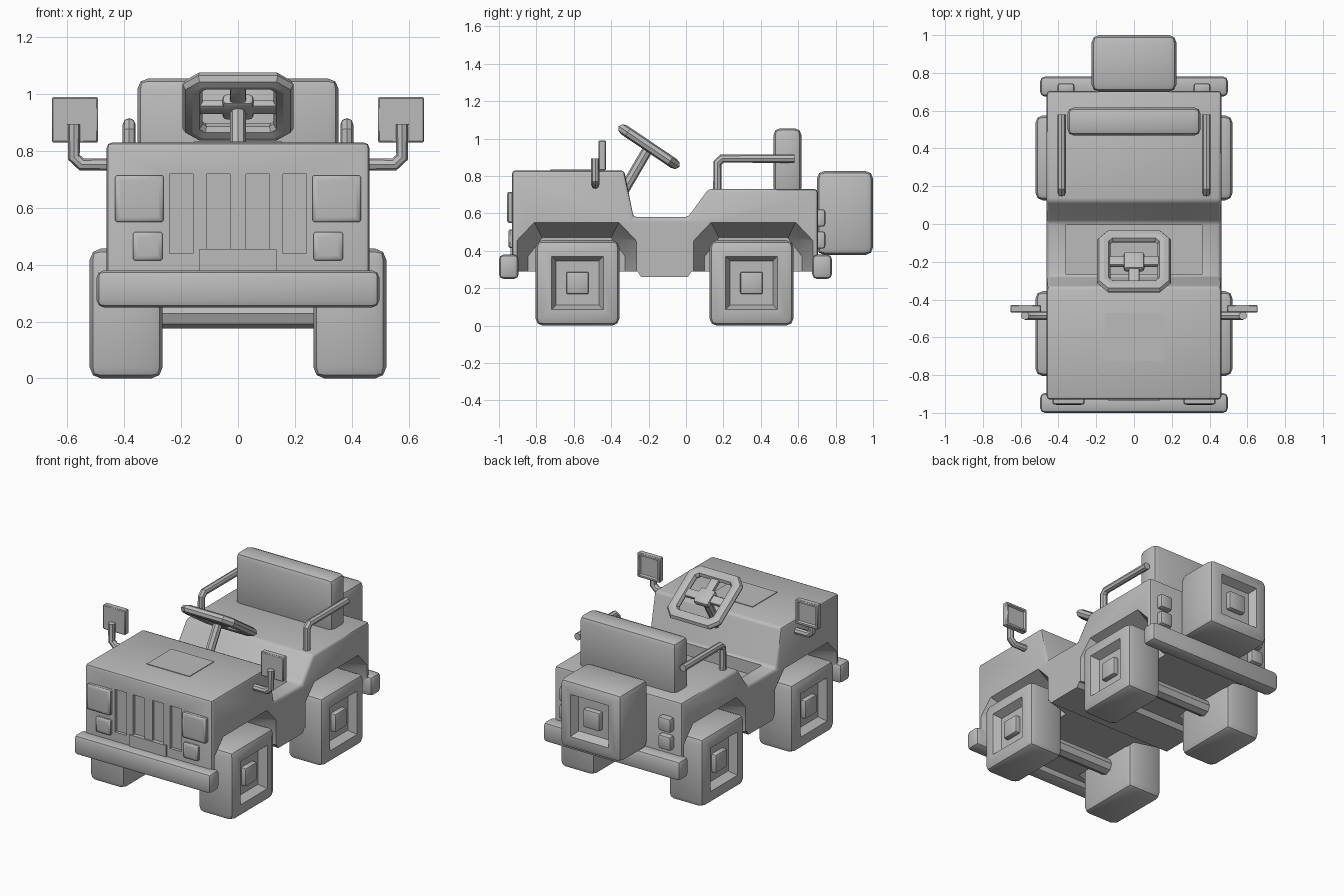
import bpy, bmesh, math
from mathutils import Vector, Matrix

if "Cube" in bpy.data.objects:
    bpy.data.objects.remove(bpy.data.objects["Cube"])

grey = bpy.data.materials.new("grey")
grey.diffuse_color = (0.5, 0.5, 0.5, 1)
grey.use_nodes = True
grey.node_tree.nodes["Principled BSDF"].inputs["Base Color"].default_value = grey.diffuse_color
parts = []


def add(name, bm, keep=True):
    bmesh.ops.recalc_face_normals(bm, faces=bm.faces[:])
    me = bpy.data.meshes.new(name)
    bm.to_mesh(me)
    bm.free()
    ob = bpy.data.objects.new(name, me)
    bpy.context.collection.objects.link(ob)
    me.materials.append(grey)
    if keep:
        parts.append(ob)
    return ob


def box(name, lo, hi, bevel=0.0, dent=None, steps=(), seg=2, keep=True):
    """Bevelled box; the side facing 'dent' gets inset by (thickness, depth) steps."""
    lo, hi = Vector(lo), Vector(hi)
    bm = bmesh.new()
    bmesh.ops.create_cube(bm, size=1)
    for v in bm.verts:
        v.co = (lo + hi) / 2 + v.co * (hi - lo)
    if bevel:
        bmesh.ops.bevel(bm, geom=bm.edges[:], offset=bevel, segments=seg,
                        profile=0.5, affect='EDGES')
    if dent:
        bm.normal_update()
        d = Vector(dent)
        face = max((f for f in bm.faces if f.normal.dot(d) > 0.99), key=lambda f: f.calc_area())
        for t, depth in steps:
            bmesh.ops.inset_individual(bm, faces=[face], thickness=t, depth=depth)
    return add(name, bm, keep)


def tube(name, pts, r, closed=False, matrix=None):
    cu = bpy.data.curves.new(name, 'CURVE')
    cu.dimensions = '3D'
    cu.bevel_depth, cu.bevel_resolution, cu.use_fill_caps = r, 2, True
    sp = cu.splines.new('POLY')
    sp.points.add(len(pts) - 1)
    for p, co in zip(sp.points, pts):
        p.co = (*co, 1)
    sp.use_cyclic_u = closed
    cu.materials.append(grey)
    ob = bpy.data.objects.new(name, cu)
    bpy.context.collection.objects.link(ob)
    if matrix:
        ob.matrix_world = matrix
    parts.append(ob)
    return ob


def cut(ob, cutter):
    cutter.hide_render = True
    m = ob.modifiers.new("cut", 'BOOLEAN')
    m.operation, m.solver, m.object = 'DIFFERENCE', 'EXACT', cutter
    cutters.append(cutter)


cutters = []

# body: side profile extruded across the width
profile = [(-.93, .29), (-.93, .83), (-.33, .83), (-.28, .58), (.01, .58), (.12, .73),
           (.705, .73), (.705, .29), (.03, .29), (.01, .26), (-.24, .26), (-.26, .29)]
bm = bmesh.new()
face = bm.faces.new([bm.verts.new((-.462, y, z)) for y, z in profile])
ext = bmesh.ops.extrude_face_region(bm, geom=[face])
bmesh.ops.translate(bm, vec=(.924, 0, 0), verts=[g for g in ext['geom'] if isinstance(g, bmesh.types.BMVert)])
bmesh.ops.recalc_face_normals(bm, faces=bm.faces[:])
sharp = [e for e in bm.edges if e.calc_face_angle(0) > 0.3 and
         not all(v.co.z < .3 for v in e.verts)]
bmesh.ops.bevel(bm, geom=sharp, offset=.018, segments=2, profile=.5, affect='EDGES')
body = add("body", bm)

# wheel arches: flared cuts that narrow towards the inside
arch = [(-.325, .15), (-.325, .45), (-.23, .55), (.23, .55), (.325, .45), (.325, .15)]
for s in (1, -1):
    for cy in (-.585, .36):
        bm = bmesh.new()
        for y, z in arch:
            bm.verts.new((s * .48, cy + y, z + (.01 if z > .2 else 0)))
            bm.verts.new((s * .27, cy + y * .8, z - (.08 if z > .2 else 0)))
        bmesh.ops.convex_hull(bm, input=bm.verts[:])
        cut(body, add("arch_cutter", bm, False))
# footwell and grille slots
cut(body, box("footwell_cutter", (-.36, -.268, .5), (.36, -.005, .7), keep=False))
for s in (1, -1):
    for x in (.07, .2):
        cut(body, box("slot_cutter", (s * x - .041, -1, .44), (s * x + .041, -.91, .72), keep=False))

# wheels with recessed faces, hubs and axles
for label, cy in (("front", -.58), ("rear", .35)):
    for s, side in ((1, "right"), (-1, "left")):
        a, b = sorted((s * .265, s * .522))
        box(f"{label}_{side}_wheel", (a, cy - .225, 0), (b, cy + .225, .457), .04,
            (s, 0, 0), ((.065, 0), (.035, -.05)))
        a, b = sorted((s * .45, s * .505))
        box(f"{label}_{side}_hub", (a, cy - .06, .168), (b, cy + .06, .288), .01)
    tube(label + "_axle", [(-.3, cy, .228), (.3, cy, .228)], .052)

# spare wheel
box("spare_wheel", (-.225, .70, .378), (.225, 1, .827), .04, (0, 1, 0), ((.065, 0), (.035, -.05)))
box("spare_hub", (-.06, .93, .542), (.06, .985, .662), .01)

# bumpers
box("front_bumper", (-.497, -1, .25), (.497, -.895, .38), .025)
box("rear_bumper", (-.497, .675, .25), (.497, .78, .38), .025)

# number plate and hood panel
box("front_plate", (-.135, -.938, .37), (.135, -.9, .455))
box("hood_panel", (-.155, -.725, .82), (.155, -.47, .834))

# lamps
for s, side in ((1, "right"), (-1, "left")):
    for name, x0, x1, z0, z1, y in (("headlight", .262, .432, .55, .715, -.955),
                                    ("signal_light", .265, .37, .415, .515, -.948)):
        a, b = sorted((s * x0, s * x1))
        box(f"{side}_{name}", (a, y, z0), (b, -.91, z1), .006, (0, -1, 0), ((.018, .002),), seg=1)
    for name, z0 in (("upper", .53), ("lower", .412)):
        a, b = sorted((s * .315, s * .405))
        box(f"{side}_{name}_tail_light", (a, .69, z0), (b, .745, z0 + .092), .014)

# side mirrors on bent arms, and hand rails beside the seat
for s, side in ((1, "right"), (-1, "left")):
    tube(side + "_mirror_arm", [(s * .44, -.485, .753), (s * .55, -.485, .753),
                                (s * .577, -.485, .778), (s * .577, -.485, .895)], .022)
    a, b = sorted((s * .492, s * .655))
    box(side + "_mirror", (a, -.468, .83), (b, -.428, .99), .005, (0, 1, 0),
        ((.015, 0), (.008, -.012)), seg=1)
    tube(side + "_rail", [(s * .383, .168, .71), (s * .383, .168, .87),
                          (s * .383, .192, .893), (s * .383, .58, .893)], .023)

# seat back
box("seat_back", (-.353, .468, .7), (.353, .617, 1.055), .035)

# steering wheel: chamfered square rim, hub, spokes and column
tilt = Matrix.Translation((0, -.198, .957)) @ Matrix.Rotation(math.radians(-34), 4, 'X')
k, c = .16, .125
rim = [(k, -c, 0), (k, c, 0), (c, k, 0), (-c, k, 0), (-k, c, 0), (-k, -c, 0), (-c, -k, 0), (c, -k, 0)]
tube("steering_rim", rim, .038, True, tilt @ Matrix.Diagonal((1, 1, .75, 1)))
box("steering_hub", (-.055, -.055, -.025), (.055, .055, .02), .015).matrix_world = tilt
box("steering_side_spokes", (-.15, -.028, -.018), (.15, .028, .01), .008).matrix_world = tilt
box("steering_lower_spoke", (-.028, -.15, -.018), (.028, 0, .01), .008).matrix_world = tilt
tube("steering_column", [(0, -.2, .95), (0, -.34, .71)], .028)

# apply cuts, turn curves into meshes, smooth
bpy.ops.object.select_all(action='DESELECT')
for ob in parts:
    ob.select_set(True)
bpy.context.view_layer.objects.active = body
bpy.ops.object.convert(target='MESH')
bpy.ops.object.shade_smooth_by_angle(angle=math.radians(40))
for ob in cutters:
    bpy.data.objects.remove(ob)
